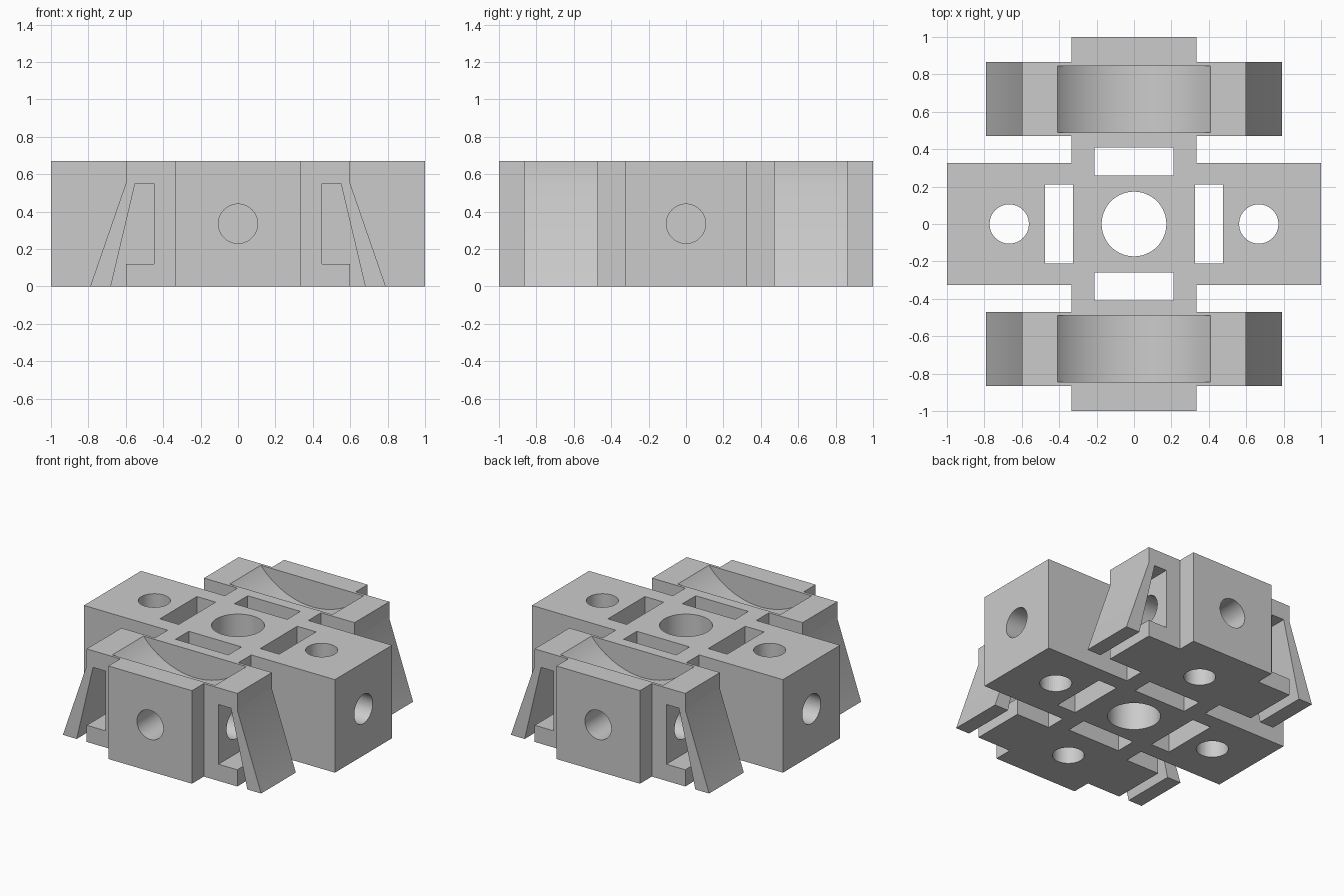
import bpy, bmesh, math
from mathutils import Matrix, Vector

cube = bpy.data.objects.get("Cube")
if cube:
    bpy.data.objects.remove(cube, do_unlink=True)

H = 0.67          # overall height
ARM = 0.667       # centre of each arm
MID = H / 2

grey = bpy.data.materials.new("light grey")
grey.use_nodes = True
colour = (0.6, 0.6, 0.6, 1)
grey.diffuse_color = colour
for node in grey.node_tree.nodes:
    if node.type == 'BSDF_PRINCIPLED':
        node.inputs["Base Color"].default_value = colour


def finish(name, bm):
    bmesh.ops.recalc_face_normals(bm, faces=bm.faces)
    mesh = bpy.data.meshes.new(name)
    bm.to_mesh(mesh)
    bm.free()
    mesh.materials.append(grey)
    ob = bpy.data.objects.new(name, mesh)
    bpy.context.collection.objects.link(ob)
    return ob


def prism(name, corners, push):
    """Extrude a closed outline of 3D corners along a vector."""
    bm = bmesh.new()
    face = bm.faces.new([bm.verts.new(c) for c in corners])
    out = bmesh.ops.extrude_face_region(bm, geom=[face])
    verts = [g for g in out["geom"] if isinstance(g, bmesh.types.BMVert)]
    bmesh.ops.translate(bm, verts=verts, vec=push)
    return finish(name, bm)


def box(name, x, y, z):
    return prism(name, [(x[0], y[0], z[0]), (x[1], y[0], z[0]),
                        (x[1], y[1], z[0]), (x[0], y[1], z[0])], (0, 0, z[1] - z[0]))


def rod(name, start, end, radius, sides=48):
    a, b = Vector(start), Vector(end)
    bm = bmesh.new()
    turn = (b - a).to_track_quat('Z', 'Y').to_matrix().to_4x4()
    bmesh.ops.create_cone(bm, cap_ends=True, segments=sides, radius1=radius, radius2=radius,
                          depth=(b - a).length, matrix=Matrix.Translation((a + b) / 2) @ turn)
    return finish(name, bm)


def combine(target, other, operation):
    bpy.context.view_layer.objects.active = target
    mod = target.modifiers.new(operation.lower(), 'BOOLEAN')
    mod.operation = operation
    mod.solver = 'EXACT'
    mod.object = other
    other.hide_render = True
    bpy.ops.object.modifier_apply(modifier=mod.name)
    bpy.data.objects.remove(other, do_unlink=True)


# Cross-shaped body
w, d = 0.333, 0.325
quarter = [(1, d), (w, d), (w, 1)]
outline = quarter + [(-x, y) for x, y in reversed(quarter)]
outline += [(-x, -y) for x, y in outline]
body = prism("cross_body", [(x, y, 0) for x, y in outline], (0, 0, H))

# Clip bars with angled spring flaps on the front and back arms
half = [(0.6, H), (0.6, 0.55), (0.79, 0), (0.68, 0), (0.55, 0.55),
        (0.45, 0.55), (0.45, 0.12), (0.6, 0.12), (0.6, 0)]
clip = half + [(-x, z) for x, z in reversed(half)]
for s in (-1, 1):
    bar = prism("clip_bar", [(x, s * 0.47, z) for x, z in clip], (0, s * 0.395, 0))
    combine(body, bar, 'UNION')

# Central bore
combine(body, rod("centre_bore", (0, 0, -0.1), (0, 0, 0.8), 0.173, 64), 'DIFFERENCE')

# Slots, round holes and curved saddles, on both sides
cradle_half, depth = 0.41, 0.19
radius = (cradle_half ** 2 + depth ** 2) / (2 * depth)
for s in (-1, 1):
    cutters = [
        box("side_slot", sorted((s * 0.325, s * 0.475)), (-0.21, 0.21), (-0.1, 0.8)),
        box("end_slot", (-0.21, 0.21), sorted((s * 0.26, s * 0.41)), (-0.1, 0.8)),
        rod("side_arm_upright_hole", (s * ARM, 0, -0.1), (s * ARM, 0, 0.8), 0.105),
        rod("side_arm_end_hole", (s * 0.55, 0, MID), (s * 1.1, 0, MID), 0.105),
        rod("clip_arm_upright_hole", (0, s * ARM, -0.1), (0, s * ARM, MID), 0.104),
        rod("clip_arm_end_hole", (0, s * 0.55, MID), (0, s * 1.1, MID), 0.105),
        rod("clip_arm_cross_hole", (-0.5, s * ARM, MID), (0.5, s * ARM, MID), 0.106),
        rod("saddle", (0, s * 0.49, H - depth + radius),
            (0, s * 0.845, H - depth + radius), radius, 128),
    ]
    for cutter in cutters:
        combine(body, cutter, 'DIFFERENCE')

# Smooth the bores, keep the edges sharp
bpy.ops.object.select_all(action='DESELECT')
body.select_set(True)
bpy.context.view_layer.objects.active = body
bpy.ops.object.shade_smooth_by_angle(angle=math.radians(20))
